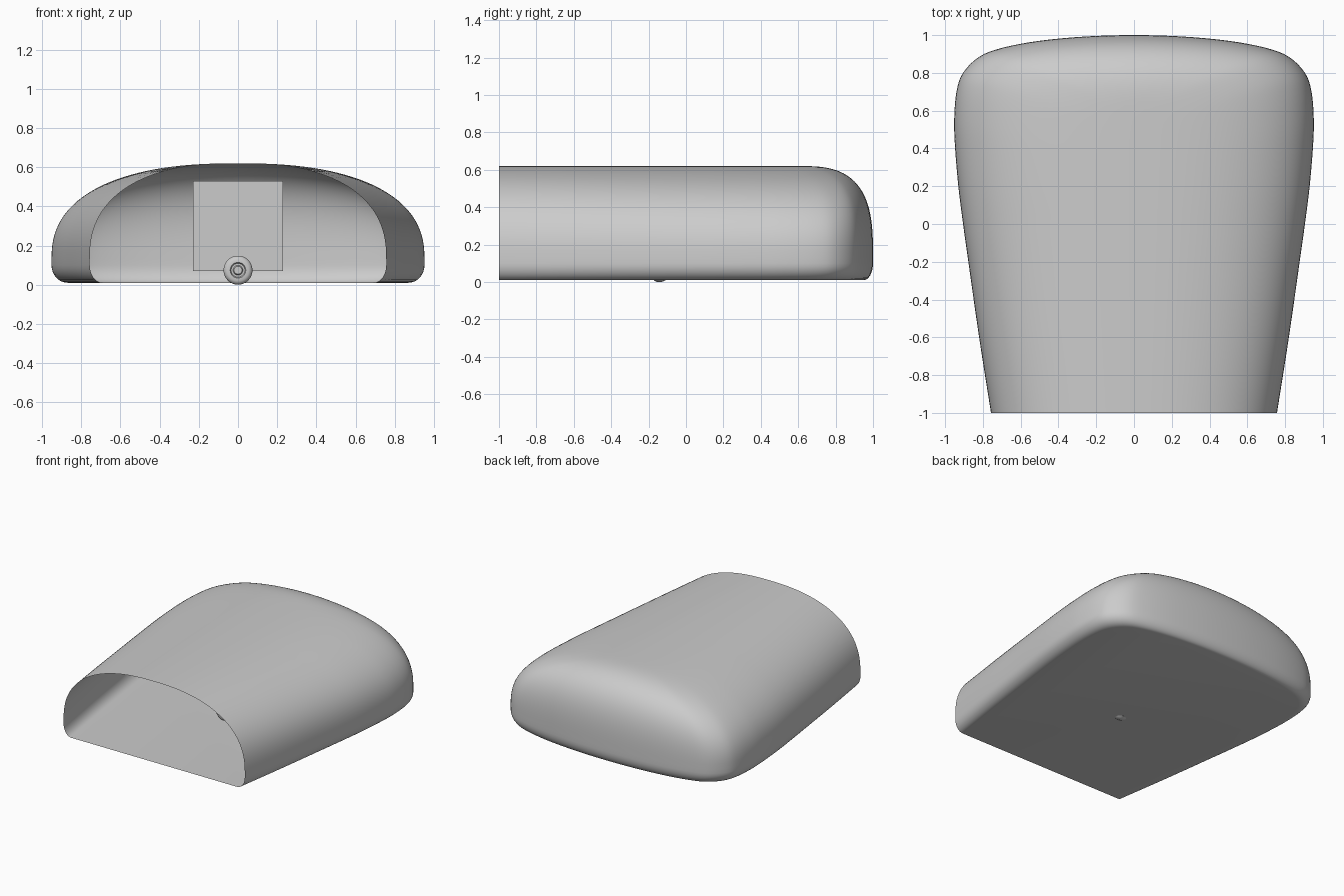
import bpy, bmesh, math
from mathutils import Vector

if "Cube" in bpy.data.objects:
    bpy.data.objects.remove(bpy.data.objects["Cube"])

grey = bpy.data.materials.new("plain grey")
grey.diffuse_color = (0.6, 0.6, 0.6, 1)
grey.use_nodes = True
grey.node_tree.nodes["Principled BSDF"].inputs["Base Color"].default_value = grey.diffuse_color


def finish(name, bm):
    mesh = bpy.data.meshes.new(name)
    bmesh.ops.recalc_face_normals(bm, faces=bm.faces)
    bm.to_mesh(mesh)
    bm.free()
    ob = bpy.data.objects.new(name, mesh)
    bpy.context.collection.objects.link(ob)
    mesh.materials.append(grey)
    bpy.ops.object.select_all(action='DESELECT')
    ob.select_set(True)
    bpy.context.view_layer.objects.active = ob
    bpy.ops.object.shade_smooth_by_angle(angle=math.radians(40))
    return ob


def spline(pts, n):
    """Smooth curve through the points."""
    p = [pts[0]] + pts + [pts[-1]]
    out = []
    for i in range(1, len(p) - 2):
        a, b, c, d = (Vector(q) for q in p[i - 1:i + 3])
        for k in range(n):
            t = k / n
            out.append(0.5 * (2 * b + (c - a) * t + (2 * a - 5 * b + 4 * c - d) * t * t
                              + (3 * b - a - 3 * c + d) * t ** 3))
    return out + [Vector(pts[-1])]


# Shell: plan outline stacked over a rounded height profile, open at the front
half = [(.757, -1), (.82, -.6), (.877, -.2), (.905, 0), (.93, .2), (.947, .4), (.952, .55),
        (.94, .7), (.905, .8), (.82, .885), (.70, .932), (.5, .97), (.25, .993)]
plan = spline(half + [(0, 1)] + [(-x, y) for x, y in reversed(half)], 4)

levels = []                                   # (width scale, back reach, height)
for i in range(9):                            # bottom rounding
    a = math.pi / 2 * (1 - i / 8)
    inset = 1 - math.cos(a)
    levels.append((1 - .085 * inset, 1 - .05 * inset, .1 - .09 * math.sin(a)))
for i in range(33):                           # side and roof curve
    a = math.pi / 2 * i / 32
    s = max(math.cos(a), 0) ** (2 / 2.4)
    h = min(math.sin(a) ** (2 / 2.4), 1)
    levels.append((s, .6 + .4 * max(1 - h ** 3, 0) ** (1 / 3), .13 + .49 * h))

bm = bmesh.new()
rings = [[bm.verts.new((p.x * s, p.y * back if p.y > 0 else p.y, z)) for p in plan]
         for s, back, z in levels]
for lo, hi in zip(rings, rings[1:]):
    for j in range(len(plan) - 1):
        bm.faces.new((lo[j], lo[j + 1], hi[j + 1], hi[j]))
bm.faces.new(rings[0])
bmesh.ops.remove_doubles(bm, verts=bm.verts, dist=.0004)
finish("outer_shell", bm)

# Inner upright panel
bm = bmesh.new()
bmesh.ops.create_cube(bm, size=1)
for v in bm.verts:
    v.co = (v.co.x * .46, v.co.y * .02 - .10, v.co.z * .46 + .30)
finish("inner_panel", bm)

# Round knob in front of the panel, with stepped rings
bm = bmesh.new()
profile = [(0, -.175), (.02, -.175), (.025, -.165), (.035, -.165), (.04, -.175),
           (.055, -.175), (.068, -.168), (.074, -.155), (.074, -.13), (.065, -.11), (0, -.11)]
verts = [bm.verts.new((r, y, 0)) for r, y in profile]
edges = [bm.edges.new(e) for e in zip(verts, verts[1:])]
bmesh.ops.spin(bm, geom=verts + edges, cent=(0, 0, 0), axis=(0, 1, 0),
               angle=2 * math.pi, steps=32)
bmesh.ops.remove_doubles(bm, verts=bm.verts, dist=.0005)
bmesh.ops.translate(bm, verts=bm.verts, vec=(0, 0, .074))
finish("front_knob", bm)
